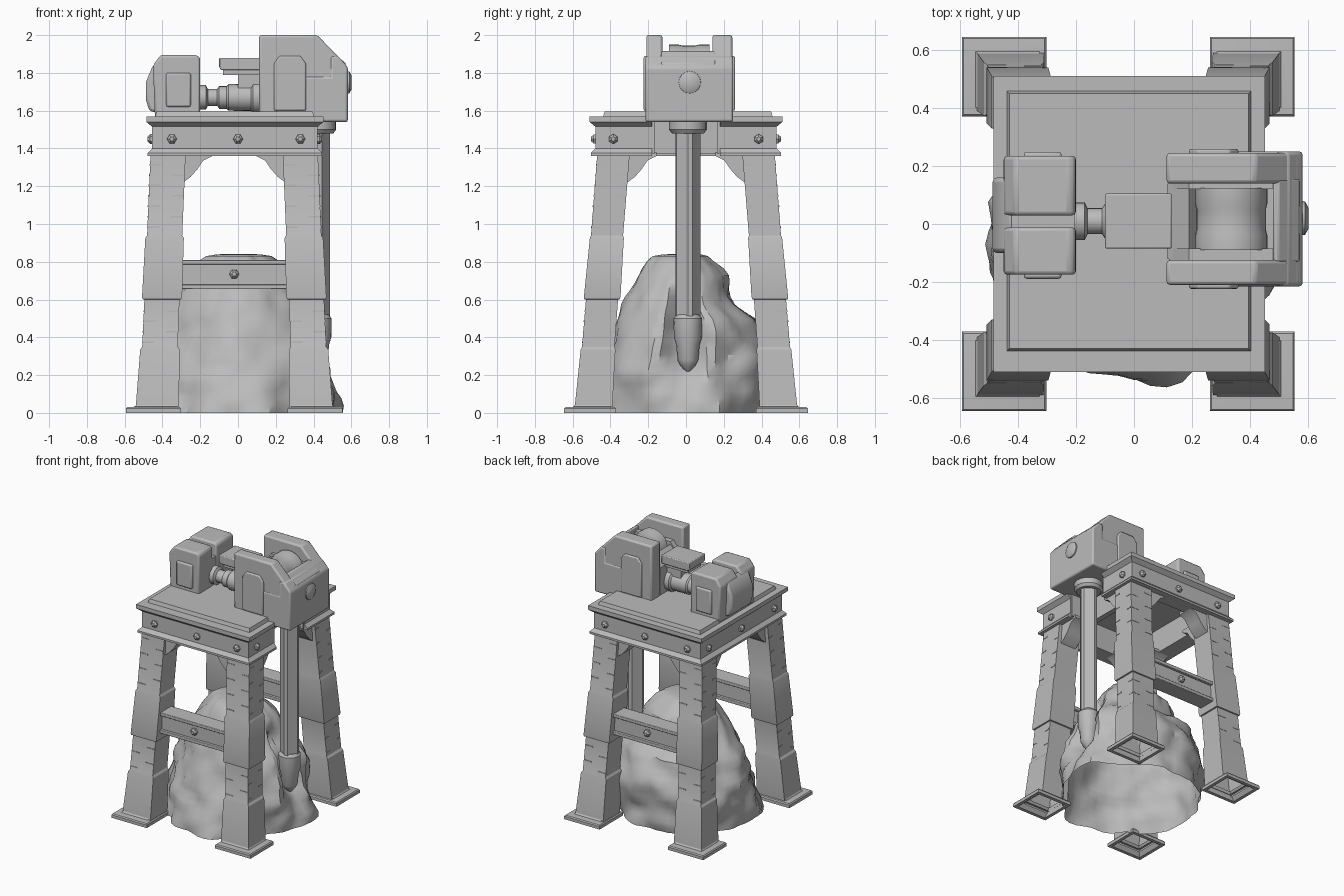
import bpy, bmesh, math
from mathutils import Vector, noise

if "Cube" in bpy.data.objects:
    bpy.data.objects.remove(bpy.data.objects["Cube"])

steel = bpy.data.materials.new("grey_steel")
steel.diffuse_color = (0.5, 0.5, 0.5, 1)
steel.use_nodes = True
steel.node_tree.nodes["Principled BSDF"].inputs["Base Color"].default_value = steel.diffuse_color


def finish(name, bm, bevel=0.0, angle=30, segments=2):
    """Turn a bmesh into a named object with soft shading."""
    bmesh.ops.recalc_face_normals(bm, faces=bm.faces)
    me = bpy.data.meshes.new(name)
    bm.to_mesh(me)
    bm.free()
    ob = bpy.data.objects.new(name, me)
    bpy.context.collection.objects.link(ob)
    me.materials.append(steel)
    if bevel:
        m = ob.modifiers.new("bevel", 'BEVEL')
        m.width, m.segments, m.limit_method = bevel, segments, 'ANGLE'
    bpy.ops.object.select_all(action='DESELECT')
    bpy.context.view_layer.objects.active = ob
    ob.select_set(True)
    bpy.ops.object.shade_smooth_by_angle(angle=math.radians(angle))
    return ob


def loft(name, rings, bevel=0.0, caps=(True, True), angle=30):
    """Skin a list of equal-length point rings."""
    bm = bmesh.new()
    vs = [[bm.verts.new(p) for p in r] for r in rings]
    n = len(vs[0])
    for a, b in zip(vs, vs[1:]):
        for i in range(n):
            bm.faces.new((a[i], a[(i + 1) % n], b[(i + 1) % n], b[i]))
    if caps[0]:
        bm.faces.new(vs[0])
    if caps[1]:
        bm.faces.new(vs[-1])
    return finish(name, bm, bevel, angle)


def rect(x0, x1, y0, y1, z):
    return [(x0, y0, z), (x1, y0, z), (x1, y1, z), (x0, y1, z)]


def box(name, x0, x1, y0, y1, z0, z1, bevel=0.0):
    return loft(name, [rect(x0, x1, y0, y1, z0), rect(x0, x1, y0, y1, z1)], bevel)


def prism(name, pts, y0, y1, bevel=0.0):
    """Extrude an x-z profile along y."""
    return loft(name, [[(x, y, z) for x, z in pts] for y in (y0, y1)], bevel)


def lathe(name, origin, axis, prof, n=20, flute=0.0):
    """Turn (distance, radius) steps around an axis; flute pulls in every other pair of points."""
    q = Vector((0, 0, 1)).rotation_difference(Vector(axis))
    rings = []
    for d, r in prof:
        ring = []
        for i in range(n):
            a = 2 * math.pi * i / n
            k = r * (1 - flute * ((i // 2) % 2))
            ring.append(Vector(origin) + q @ Vector((k * math.cos(a), k * math.sin(a), d)))
        rings.append(ring)
    return loft(name, rings)


CX = -0.02  # middle of the frame in x
BOLT = [(0, .026), (.02, .026), (.034, .012)]

# legs: leaning hollow posts with two sleeves, a foot and two gussets each
for sx, side in ((-1, "left"), (1, "right")):
    for sy, end in ((-1, "front"), (1, "back")):
        tag = f"{end}_{side}"

        def centre(z):
            t = z / 1.37
            return CX + sx * (0.408 - 0.058 * t), sy * (0.492 - 0.108 * t)

        def section(z, w, d):
            x, y = centre(z)
            return rect(x - w, x + w, y - d, y + d, z)

        loft(f"leg_{tag}", [section(.02, .115, .1), section(.335, .104, .092), section(.35, .094, .086),
                            section(.6, .093, .085), section(.602, .103, .094), section(.615, .106, .097),
                            section(.925, .102, .09), section(.94, .093, .085), section(1.38, .093, .086)],
             caps=(False, False))
        # worn notches on the post faces
        for z0, z1 in ((0.37, 0.58), (0.98, 1.34)):
            for k in range(int((z1 - z0) / 0.055) + 1):
                z = z0 + k * 0.055
                x, y = centre(z)
                e = (k % 2 * 2 - 1) * 0.06
                box(f"notch_{tag}", x + e - .03, x + e + .03, y + sy * .083, y + sy * .088, z, z + .008)
                box(f"notch_side_{tag}", x + sx * .091, x + sx * .096, y + e - .02, y + e + .02, z, z + .008)
        # foot plate, open below
        fx, fy = CX + sx * 0.428, sy * 0.508
        lx, ly = centre(.02)
        r = lambda w, d, z: rect(fx - w, fx + w, fy - d, fy + d, z)
        neck = lambda z: rect(lx - .1, lx + .1, ly - .085, ly + .085, z)
        loft(f"foot_{tag}", [neck(.06), r(.122, .112, 0), r(.146, .137, 0),
                             r(.146, .137, .022), r(.14, .131, .03), neck(.034)], caps=(False, False))
        # curved gussets under the deck
        gx, gy = CX + sx * 0.27, sy * 0.31
        curve = [(0, 1.22), (.04, 1.25), (.075, 1.29), (.105, 1.335), (.155, 1.36), (.155, 1.38), (-.04, 1.38), (-.04, 1.22)]
        loft(f"gusset_x_{tag}", [[(gx - sx * u, sy * y, z) for u, z in curve] for y in (.33, .455)])
        loft(f"gusset_y_{tag}", [[(CX + sx * x, gy - sy * u, z) for u, z in curve] for x in (.29, .42)])

# cross beams between front pair and back pair of legs
for sy, end in ((-1, "front"), (1, "back")):
    y = sy * 0.435
    box(f"{end}_beam_web", -.31, .27, y - .045, y + .045, .67, .80)
    for z in (.655, .785):
        box(f"{end}_beam_flange", -.31, .27, y - .065, y + .065, z, z + .025, .004)
    lathe(f"{end}_beam_bolt", (CX, y + sy * .04, .735), (0, sy, 0), BOLT, 6)

# deck girder: one mitred channel ring, open on the right for the drill pipe
X0, X1, Y = -.485, .452, .51
prof = [(-.13, 1.36), (-.006, 1.36), (-.006, 1.375), (-.03, 1.4), (-.03, 1.515), (0, 1.54), (0, 1.57), (-.13, 1.57)]
path = [(X1, -.18, 1, 0), (X1, -Y, 1, -1), (X0, -Y, -1, -1), (X0, Y, -1, 1), (X1, Y, 1, 1), (X1, .18, 1, 0)]
loft("deck_girder", [[(x + ox * u, y + oy * u, z) for u, z in prof] for x, y, ox, oy in path])
for s, end in ((-1, "front"), (1, "back")):
    box(f"notch_cheek_{end}", .24, .42, s * .18 - .012, s * .18 + .012, 1.37, 1.56)
    for x in (-.35, 0, .33):
        lathe(f"{end}_bolt", (x, s * (Y - .04), 1.45), (0, s, 0), BOLT, 6)
    for x, d in ((X0 + .04, -1), (X1 - .04, 1)):
        lathe("side_bolt", (x, s * .385, 1.45), (d, 0, 0), BOLT, 6)
lathe("left_bolt", (X0 + .04, 0, 1.45), (-1, 0, 0), BOLT, 6)
box("notch_back_wall", .22, .26, -.19, .19, 1.37, 1.56)

# deck plate with a raised tread plate
box("deck_plate", X0 + .04, X1 - .04, -Y + .04, Y - .04, 1.545, 1.568)
loft("tread_plate", [rect(-.44, .405, -.44, .46, 1.565), rect(-.43, .395, -.43, .45, 1.596)], caps=(False, True))

# gearbox: housing with an open well, two cheeks and a roller between them
floor = [(.2, 1.57), (.32, 1.57), (.34, 1.54), (.582, 1.54), (.582, 1.83), (.53, 1.89), (.49, 1.89), (.49, 1.78), (.2, 1.78)]
prism("gearbox_housing", floor, -.215, .25, .012)
cheek = [(.112, 1.57), (.32, 1.57), (.34, 1.545), (.575, 1.545), (.575, 1.84), (.42, 2.0), (.112, 2.0)]
for y0, y1, end in ((-.21, -.125, "front"), (.14, .245, "back")):
    prism(f"gearbox_cheek_{end}", cheek, y0, y1, .012)
liner = [(.12, 1.6), (.54, 1.6), (.54, 1.86), (.5, 1.89), (.19, 1.89), (.12, 1.8)]
for y0, y1 in ((-.13, -.085), (.12, .155)):
    prism("gearbox_liner", liner, y0, y1)
prism("gearbox_nose", [(.48, 1.7), (.57, 1.7), (.57, 1.85), (.5, 1.915), (.48, 1.915)], -.13, .155, .006)
prism("gearbox_throat", [(.115, 1.57), (.25, 1.57), (.25, 1.78), (.19, 1.87), (.115, 1.8)], -.12, .14)
for y, d in ((-.2, -1), (.235, 1)):
    panel = [(.19, 1.6), (.36, 1.6), (.36, 1.85), (.33, 1.89), (.22, 1.89), (.19, 1.85)]
    prism("gearbox_side_panel", panel, y, y + d * .024, .008)
lathe("roller", (.335, -.09, 1.825), (0, 1, 0), [(0, .125), (.05, .125), (.07, .12), (.14, .12), (.16, .125), (.215, .125)], 28)
lathe("gearbox_end_cap", (.57, .02, 1.75), (1, 0, 0), [(0, .06), (.02, .058), (.032, .035)], 16)

# motor: two humps, a lower saddle and a tapered end
hump = [(-.44, 1.57), (-.2, 1.57), (-.2, 1.88), (-.22, 1.895), (-.41, 1.895), (-.45, 1.84)]
for y0, y1, end in ((-.175, -.012, "front"), (.03, .235, "back")):
    prism(f"motor_hump_{end}", hump, y0, y1, .022)
    ys = (y0 - .014, y0 + .02) if y0 < 0 else (y1 - .02, y1 + .014)
    prism(f"motor_side_panel_{end}", [(-.38, 1.62), (-.25, 1.62), (-.25, 1.8), (-.38, 1.8)], *ys, .01)
prism("motor_saddle", [(-.44, 1.57), (-.205, 1.57), (-.205, 1.8), (-.44, 1.8)], -.1, .15)
prism("motor_tail", [(-.42, 1.585), (-.47, 1.6), (-.488, 1.66), (-.488, 1.75), (-.455, 1.83), (-.42, 1.86)], -.1, .16, .015)

# drive shaft and the tray above it
lathe("drive_shaft", (-.21, .01, 1.67), (1, 0, 0), [(0, .065), (.04, .065), (.05, .045), (.1, .045), (.11, .06), (.15, .06),
      (.16, .07), (.28, .072), (.29, .085), (.34, .085)], 20)
prism("tray", [(-.09, 1.815), (.13, 1.815), (.13, 1.88), (-.1, 1.88), (-.1, 1.83)], -.085, .105, .006)
box("tray_base", -.08, .13, -.065, .085, 1.79, 1.82)
box("tray_post", .0, .12, -.04, .06, 1.68, 1.8)

# drill pipe with flutes, top collar and bit
lathe("pipe_collar", (.42, .01, 1.48), (0, 0, 1), [(0, .085), (.02, .1), (.09, .1)], 20)
lathe("drill_pipe", (.42, .01, .45), (0, 0, 1), [(0, .066), (1.08, .066)], 16, .16)
lathe("drill_bit", (.42, .01, .5), (0, 0, -1), [(-.02, .06), (0, .076), (.1, .074), (.14, .062), (.22, .055), (.25, .04), (.28, .012)], 16)

# rock: stacked craggy rings (height, x radius, front radius, back radius), open below, dented at the drill
levels = [(0, .52, .49, .47), (.2, .51, .46, .47), (.36, .49, .40, .46), (.5, .44, .36, .39), (.56, .39, .34, .28),
          (.62, .35, .31, .24), (.74, .27, .24, .23), (.8, .22, .2, .15), (.835, .17, .16, .11), (.842, .07, .06, .05)]


def radii(z):
    for a, b in zip(levels, levels[1:]):
        if z <= b[0]:
            t = (z - a[0]) / (b[0] - a[0])
            return [u + (v - u) * t for u, v in zip(a, b)][1:]
    return levels[-1][1:]


def hill(a, mid, width, power=2):
    """Smooth bump around an angle."""
    d = (a - mid + math.pi) % (2 * math.pi) - math.pi
    return math.exp(-abs(d / width) ** power)


rings, N = [], 64
for z in [i * .842 / 22 for i in range(22)] + [.83, .838, .842]:
    rx, rf, rb = radii(z)
    ring = []
    for i in range(N):
        a = 2 * math.pi * i / N
        c, s = math.cos(a), math.sin(a)
        p = Vector((c * 1.9, s * 1.9, z * 4.2))
        lump, chip = noise.voronoi(p)[0][0], noise.voronoi(p * 1.9)[0][0]
        k = 1.03 + .13 * (.35 - lump) + .10 * (.35 - chip)
        k -= .3 * hill(a, 0, .26, 4) * math.exp(-((z - .44) / .23) ** 4)   # drilled groove
        k += .16 * hill(a, 4.9, .2) * max(0, 1 - z / .3)                   # front boulder
        k += .08 * hill(a, .25, .3) * max(0, 1 - z / .3)                   # right spur
        k -= .13 * hill(a, 3.95, .5) * min(1, z / .4)                      # flattened corner
        k -= .04 * hill(a, 3.14, .6)
        ring.append((rx * k * c, (rf if s < 0 else rb) * k * s - .025 * (1 - z), z))
    rings.append(ring)
loft("rock", rings, caps=(False, True), angle=32)
